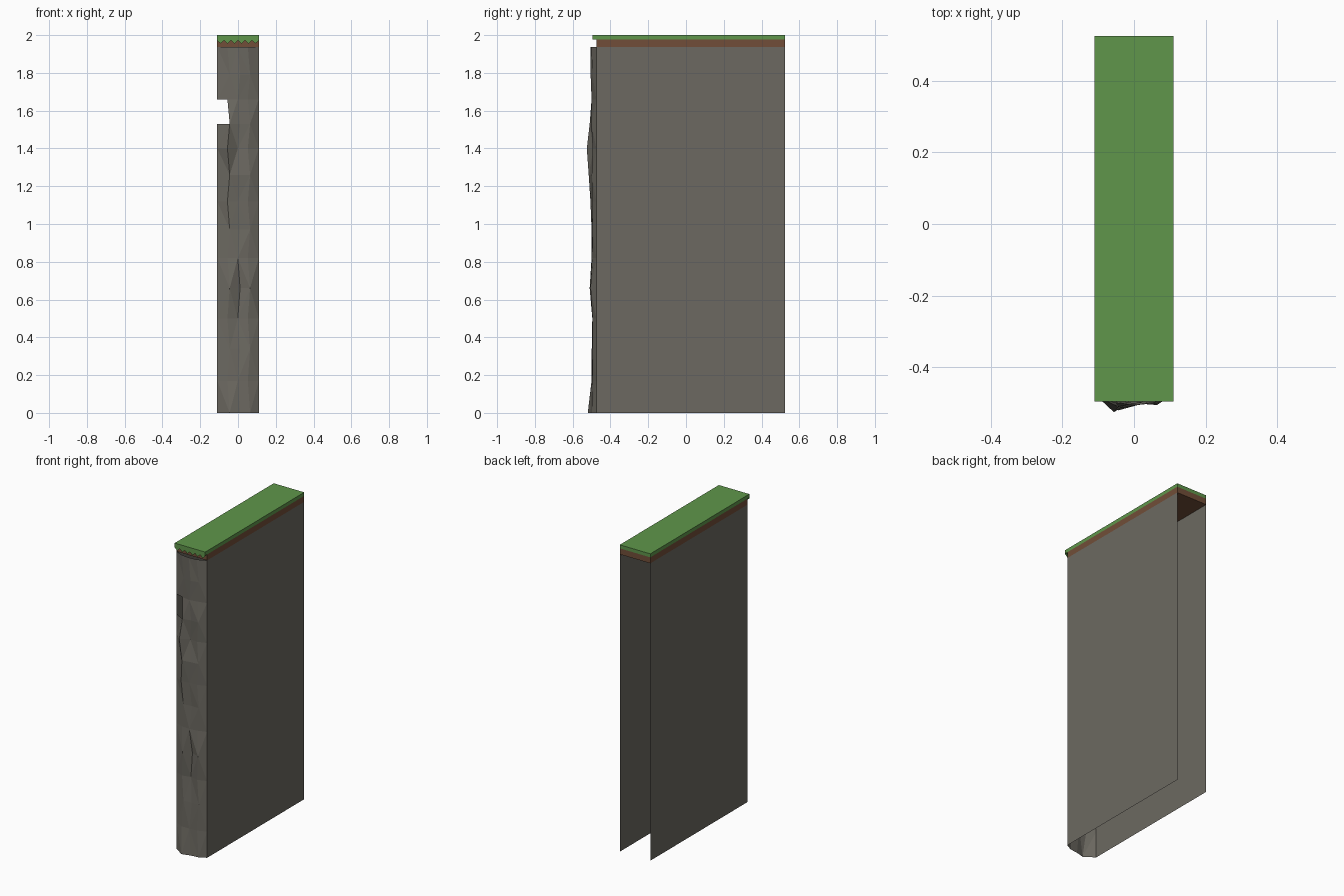
import bpy

if "Cube" in bpy.data.objects:
    bpy.data.objects.remove(bpy.data.objects["Cube"], do_unlink=True)

HALF_W, BACK, WALL_FRONT = 0.11, 0.525, -0.475
ROCK_TOP, GRASS_LOW, TOP = 1.938, 1.977, 2.0
LIP = -0.495


def material(name, rgb):
    mat = bpy.data.materials.new(name)
    mat.use_nodes = True
    color = (*rgb, 1)
    mat.diffuse_color = color
    mat.node_tree.nodes["Principled BSDF"].inputs["Base Color"].default_value = color
    return mat


def mesh_object(name, verts, faces, mat):
    mesh = bpy.data.meshes.new(name)
    mesh.from_pydata(verts, [], faces)
    mesh.materials.append(mat)
    mesh.update()
    obj = bpy.data.objects.new(name, mesh)
    bpy.context.collection.objects.link(obj)
    return obj


def slab(name, y0, y1, z0, z1, mat):
    bpy.ops.mesh.primitive_cube_add(size=1, location=(0, (y0 + y1) / 2, (z0 + z1) / 2))
    obj = bpy.context.object
    obj.name = name
    obj.scale = (2 * HALF_W, y1 - y0, z1 - z0)
    bpy.ops.object.transform_apply(location=True, rotation=False, scale=True)
    obj.data.materials.append(mat)


stone = material("stone", (0.150, 0.141, 0.120))
dirt = material("dirt", (0.165, 0.076, 0.040))
grass = material("grass", (0.115, 0.305, 0.070))

# Thin side walls, open at the back and the bottom
for name, x, flip in (("left_wall", HALF_W, False), ("right_wall", -HALF_W, True)):
    corners = [(x, WALL_FRONT, 0), (x, BACK, 0), (x, BACK, ROCK_TOP), (x, WALL_FRONT, ROCK_TOP)]
    mesh_object(name, corners, [(3, 2, 1, 0) if flip else (0, 1, 2, 3)], stone)

# Craggy front: height, then how far each inner column bulges (thousandths)
rows = [
    (0, 45, 30, 24), (0.17, 25, 24, 20), (0.34, 24, 17, 20), (0.50, 21, 8, 20),
    (0.66, 35, 10, 30), (0.82, 22, 25, 18), (0.97, 25, 18, 20), (1.12, 31, 25, 22),
    (1.26, 40, 30, 24), (1.40, 50, 14, 20), (1.53, 35, 24, 26), (1.66, 15, 25, 16),
    (1.79, 22, 30, 20), (ROCK_TOP, 24, 30, 26),
]
columns = (-HALF_W, -0.05, 0.005, 0.058, HALF_W)
verts, faces = [], []
for r, (z, *bulges) in enumerate(rows):
    for c, (x, bulge) in enumerate(zip(columns, (0, *bulges, 0))):
        shift = 0.006 * (-1) ** r if 0 < c < 4 else 0
        verts.append((x + shift, WALL_FRONT - bulge / 1000, z))
for r in range(len(rows) - 1):
    for c in range(4):
        if (r, c) == (10, 0):
            continue  # gap in the rock
        a, b = r * 5 + c, r * 5 + c + 1
        d, e = a + 5, b + 5
        faces += [(a, b, e), (a, e, d)] if (r + c) % 2 else [(a, b, d), (b, e, d)]
mesh_object("rock_face", verts, faces, stone)

# Earth layer and overhanging turf
slab("dirt_layer", WALL_FRONT, BACK, ROCK_TOP, GRASS_LOW, dirt)
slab("grass_top", LIP, BACK, GRASS_LOW, TOP, grass)

# Pointed blades hanging from the front edge
teeth = 6
step = 2 * HALF_W / teeth
verts, faces = [], []
for i in range(teeth):
    x, n = -HALF_W + i * step, len(verts)
    verts += [(x, LIP, GRASS_LOW), (x, LIP, 1.972), (x + step / 2, LIP, 1.955),
              (x + step, LIP, 1.972), (x + step, LIP, GRASS_LOW)]
    faces.append(tuple(range(n, n + 5)))
mesh_object("grass_fringe", verts, faces, grass)
